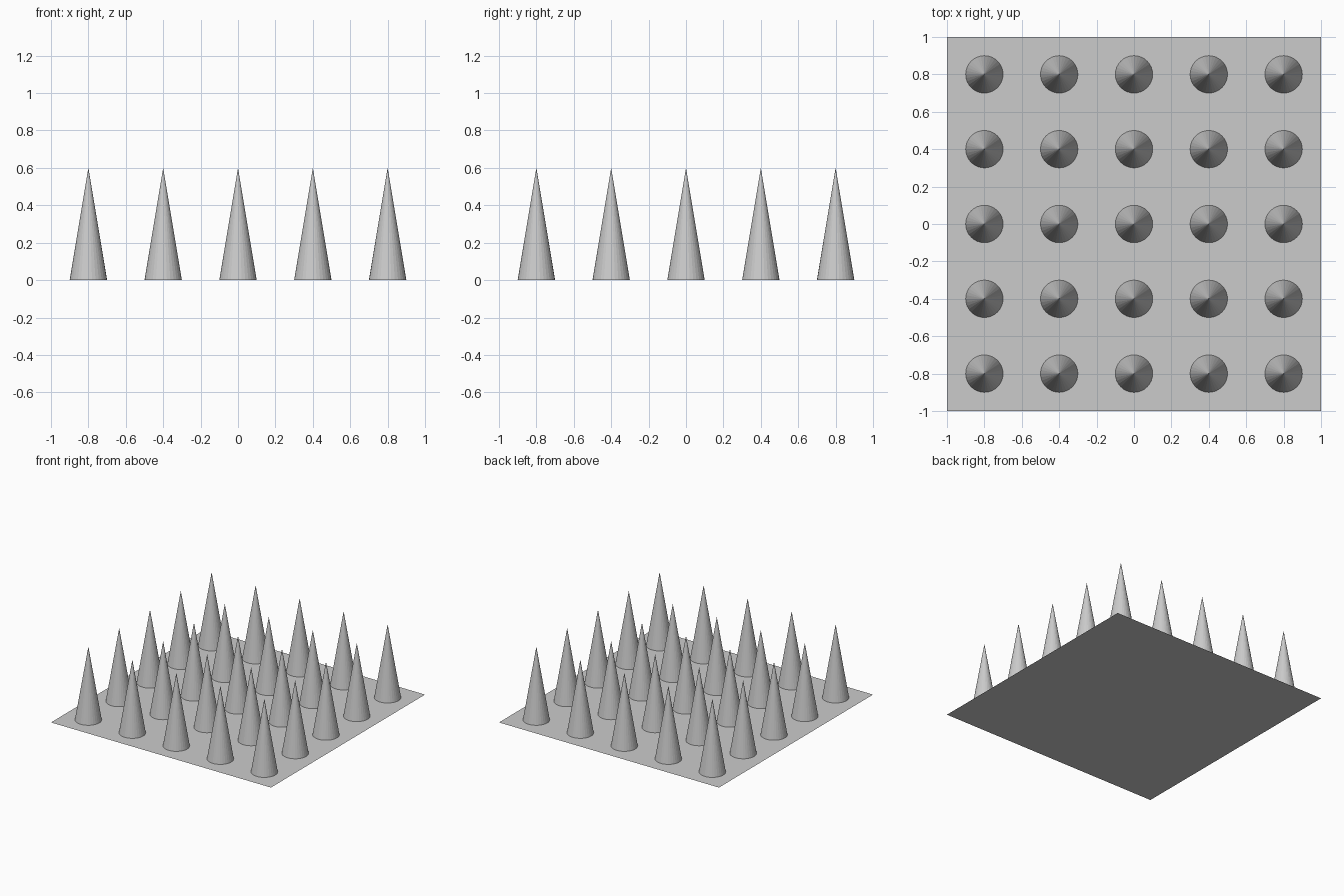
import bpy

if "Cube" in bpy.data.objects:
    bpy.data.objects.remove(bpy.data.objects["Cube"])

SIZE = 2.0      # base sheet side
COUNT = 5       # spikes per row
RADIUS, HEIGHT = 0.1, 0.6
STEP = SIZE / COUNT

# Thin flat base sheet
bpy.ops.mesh.primitive_plane_add(size=SIZE, location=(0, 0, 0))
base = bpy.context.object
base.name = "base_sheet"

# One faceted spike, open underneath where it meets the sheet
bpy.ops.mesh.primitive_cone_add(vertices=32, radius1=RADIUS, radius2=0,
                                depth=HEIGHT, end_fill_type='NOTHING',
                                location=(0, 0, HEIGHT / 2))
spike = bpy.context.object
spike.name = "spike"

# Square grid of spikes sharing one mesh
first = True
for row in range(COUNT):
    for col in range(COUNT):
        obj = spike if first else spike.copy()
        if not first:
            bpy.context.collection.objects.link(obj)
        first = False
        obj.name = f"spike_{row + 1}_{col + 1}"
        obj.location = ((col - (COUNT - 1) / 2) * STEP,
                        (row - (COUNT - 1) / 2) * STEP,
                        HEIGHT / 2)
